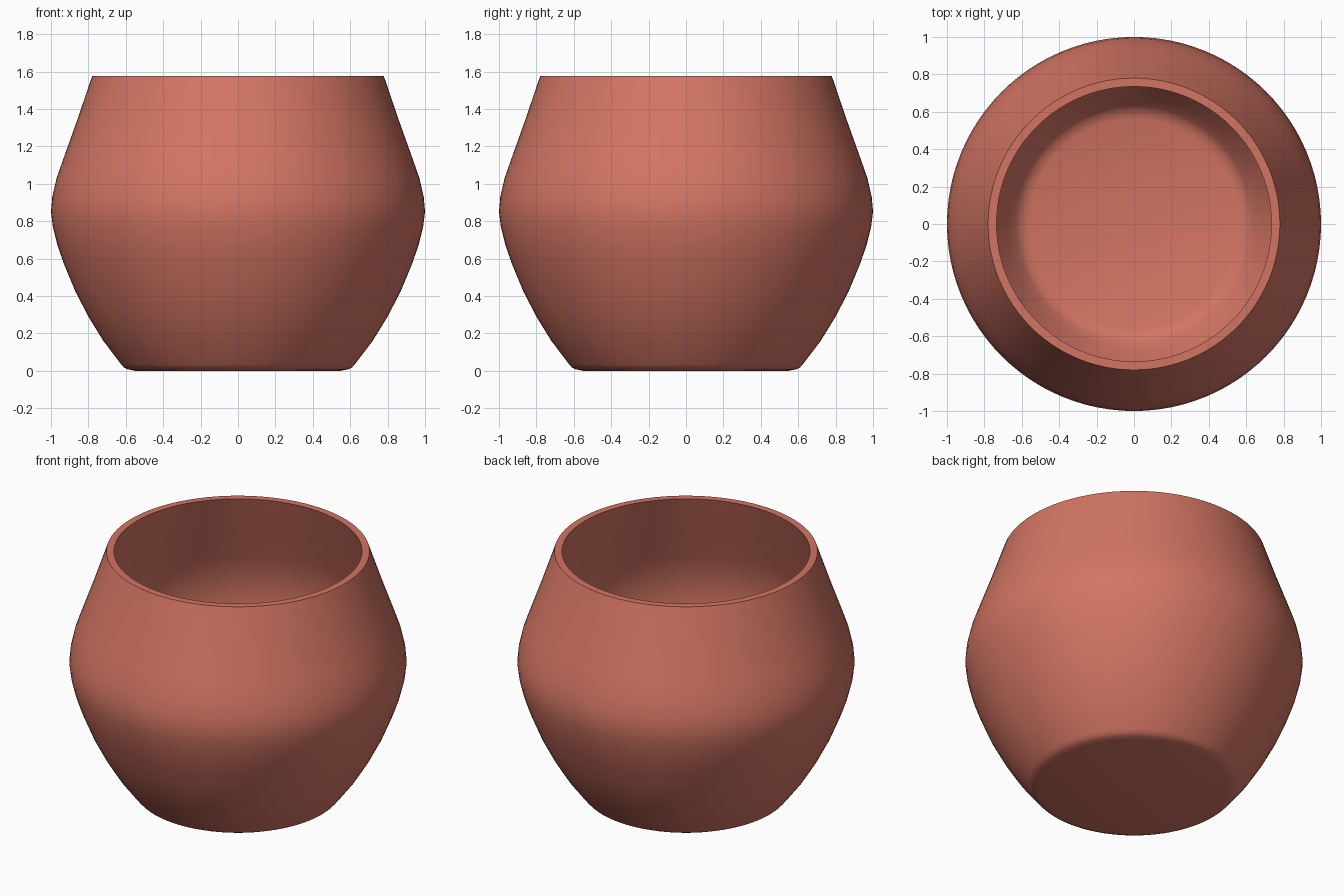
import bpy, bmesh, math

if "Cube" in bpy.data.objects:
    bpy.data.objects.remove(bpy.data.objects["Cube"])

# Terracotta colour
clay = bpy.data.materials.new("terracotta")
clay.diffuse_color = (0.65, 0.178, 0.126, 1)
clay.use_nodes = True
clay.node_tree.nodes["Principled BSDF"].inputs["Base Color"].default_value = clay.diffuse_color

# Pot wall section (radius, height): underside, bulging outside, rim
outside = [(0, 0), (0.55, 0), (0.59, 0.008), (0.61, 0.018), (0.625, 0.035),
           (0.72, 0.16), (0.80, 0.29), (0.87, 0.425), (0.93, 0.57), (0.965, 0.67),
           (0.99, 0.77), (1.0, 0.85), (0.993, 0.93), (0.97, 1.03), (0.935, 1.13),
           (0.86, 1.34), (0.78, 1.575)]
# Hollow inside, from rim down to the floor
inside = [(0.735, 1.575), (0.815, 1.34), (0.89, 1.13), (0.922, 1.03), (0.95, 0.85),
          (0.92, 0.67), (0.83, 0.43), (0.76, 0.29), (0.68, 0.16), (0.632, 0.085),
          (0.605, 0.06), (0.56, 0.045), (0, 0.045)]

# Turn the section around the vertical axis
bm = bmesh.new()
verts = [bm.verts.new((r, 0, z)) for r, z in outside + inside]
edges = [bm.edges.new(pair) for pair in zip(verts, verts[1:])]
bmesh.ops.spin(bm, geom=verts + edges, cent=(0, 0, 0), axis=(0, 0, 1),
               angle=math.tau, steps=96, use_merge=True)
bmesh.ops.remove_doubles(bm, verts=bm.verts, dist=1e-4)
bmesh.ops.recalc_face_normals(bm, faces=bm.faces)

mesh = bpy.data.meshes.new("pot")
bm.to_mesh(mesh)
bm.free()
mesh.materials.append(clay)
pot = bpy.data.objects.new("pot", mesh)
bpy.context.collection.objects.link(pot)

# Smooth body with crisp rim edges
bpy.context.view_layer.objects.active = pot
pot.select_set(True)
bpy.ops.object.shade_smooth_by_angle(angle=math.radians(35))
